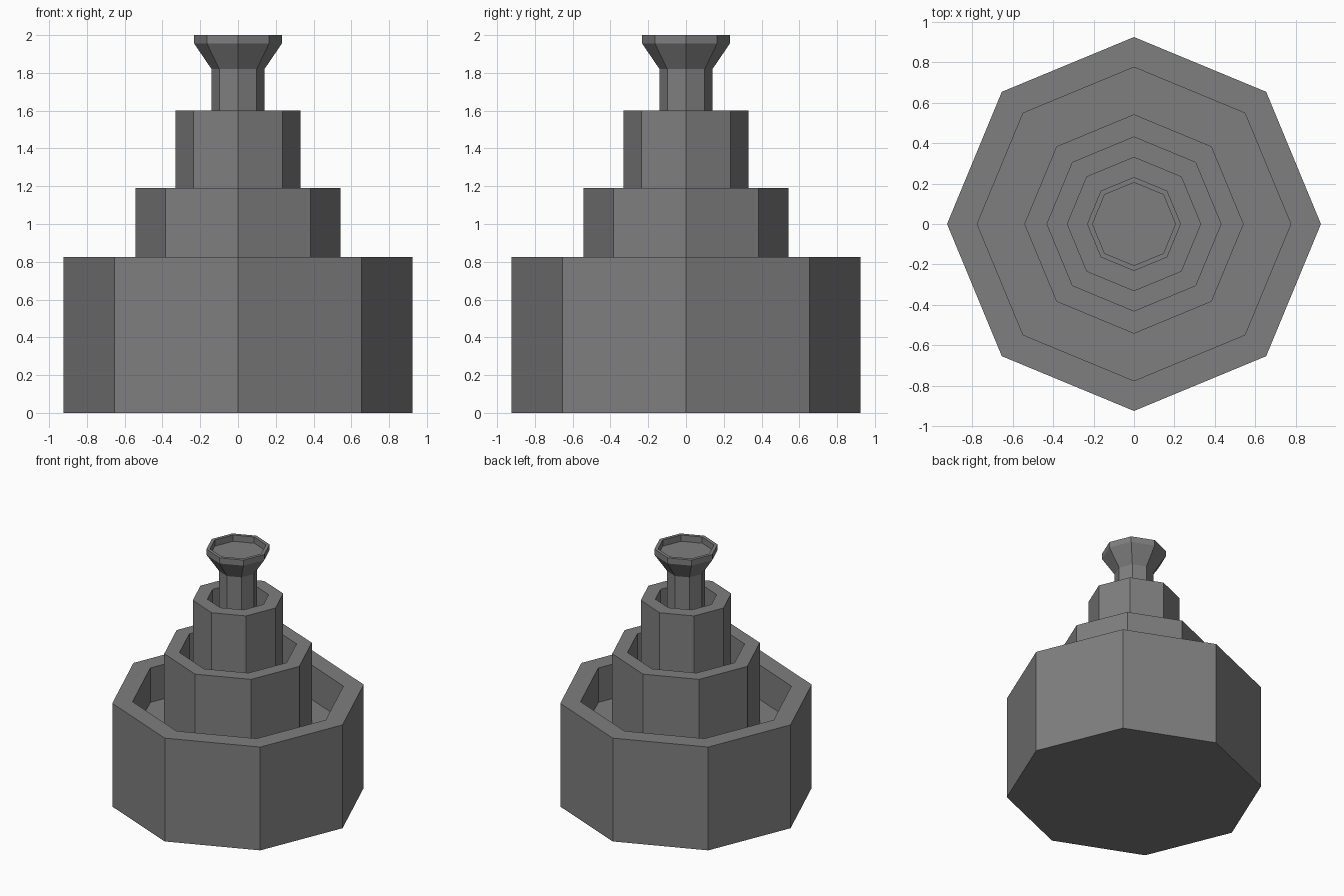
import bpy, bmesh, math

if "Cube" in bpy.data.objects:
    bpy.data.objects.remove(bpy.data.objects["Cube"])

SIDES = 8

stone = bpy.data.materials.new("grey stone")
stone.diffuse_color = (0.21, 0.21, 0.21, 1)
stone.use_nodes = True
stone.node_tree.nodes["Principled BSDF"].inputs["Base Color"].default_value = stone.diffuse_color


def turned_part(name, profile):
    """Closed eight-sided solid from (radius, height) points, bottom to top."""
    bm = bmesh.new()
    rings = []
    for r, z in profile:
        ring = []
        for i in range(SIDES):
            a = 2 * math.pi * i / SIDES
            ring.append(bm.verts.new((r * math.cos(a), r * math.sin(a), z)))
        rings.append(ring)
    for low, high in zip(rings, rings[1:]):
        for i in range(SIDES):
            j = (i + 1) % SIDES
            bm.faces.new((low[i], low[j], high[j], high[i]))
    bm.faces.new(rings[0][::-1])
    bm.faces.new(rings[-1])
    mesh = bpy.data.meshes.new(name)
    bm.to_mesh(mesh)
    bm.free()
    mesh.materials.append(stone)
    obj = bpy.data.objects.new(name, mesh)
    bpy.context.collection.objects.link(obj)
    return obj


def basin(name, outer, inner, bottom, rim, floor):
    """Hollow tier with a flat rim and a recessed floor."""
    return turned_part(name, [(outer, bottom), (outer, rim),
                              (inner, rim), (inner, floor)])


# Three stacked basins, each standing on the floor of the one below
basin("lower_basin", 0.924, 0.775, 0.0, 0.825, 0.55)
basin("middle_basin", 0.542, 0.43, 0.55, 1.19, 0.96)
basin("upper_basin", 0.332, 0.225, 0.96, 1.60, 1.40)

# Column flaring into a shallow dish
turned_part("spout_column", [(0.14, 1.40), (0.14, 1.82), (0.232, 1.955),
                             (0.232, 2.0), (0.205, 2.0), (0.205, 1.95)])
